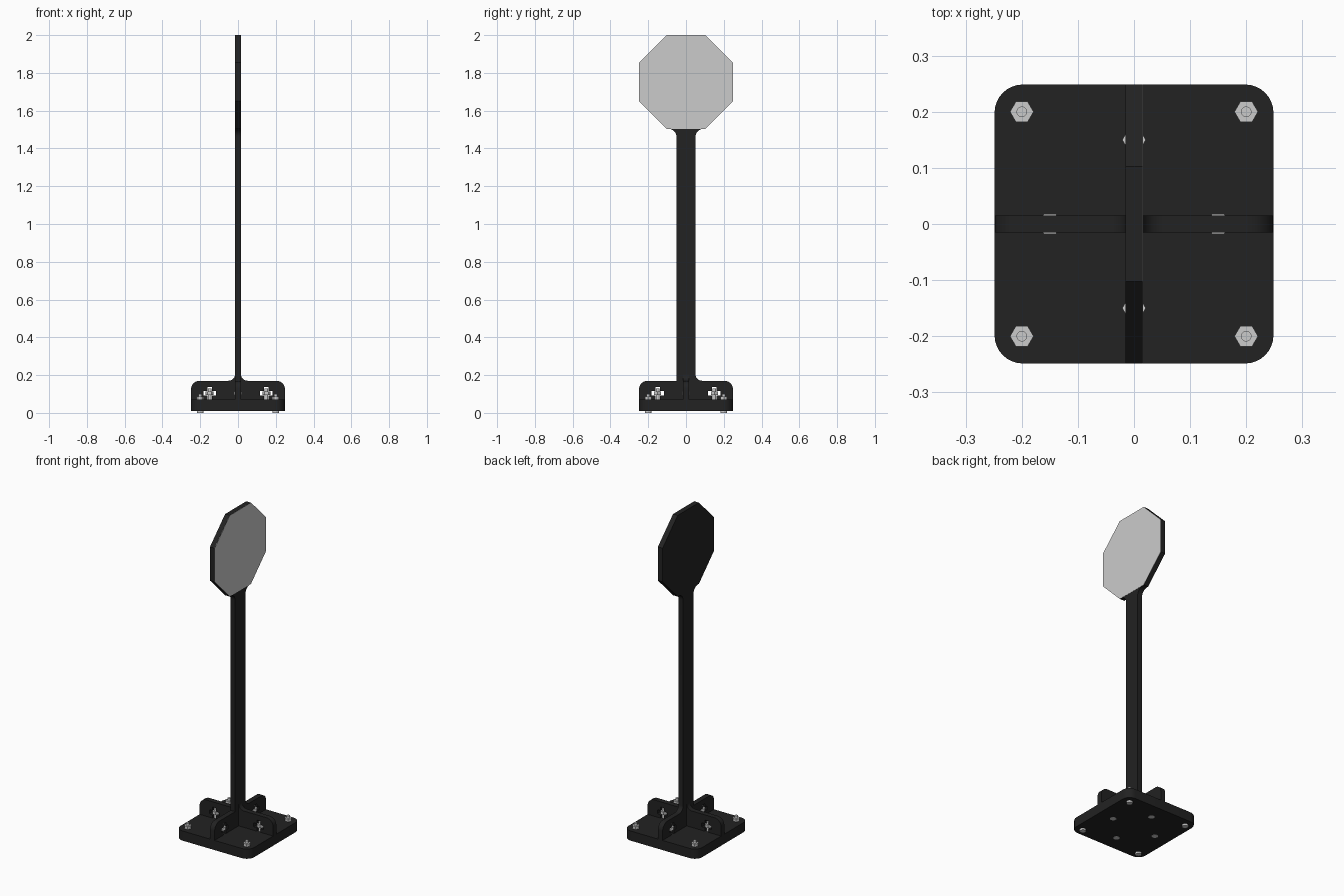
import bpy, bmesh
from math import sin, cos, radians

if "Cube" in bpy.data.objects:
    bpy.data.objects.remove(bpy.data.objects["Cube"])

black = bpy.data.materials.new("black_board")
black.diffuse_color = (0.016, 0.016, 0.016, 1)
black.use_nodes = True
black.node_tree.nodes["Principled BSDF"].inputs["Base Color"].default_value = black.diffuse_color
T = 0.0155           # half thickness of the boards
H = 0.2485           # half width of base and sign
BOT, TOP = 0.011, 0.07
FIN = 0.17           # top of the fins


def arc(cx, cz, r, a0, a1, n=8):
    return [(cx + r * cos(radians(a0 + (a1 - a0) * i / n)),
             cz + r * sin(radians(a0 + (a1 - a0) * i / n))) for i in range(n + 1)]


def extrude(name, pts, place, w0, w1, mat=None):
    """Prism from a 2D outline; place(u, v, w) gives the 3D position."""
    bm = bmesh.new()
    face = bm.faces.new([bm.verts.new(place(u, v, w0)) for u, v in pts])
    top = bmesh.ops.extrude_face_region(bm, geom=[face])["geom"]
    shift = place(0, 0, w1) - place(0, 0, w0)
    bmesh.ops.translate(bm, vec=shift, verts=[g for g in top if isinstance(g, bmesh.types.BMVert)])
    bmesh.ops.recalc_face_normals(bm, faces=bm.faces)
    me = bpy.data.meshes.new(name)
    bm.to_mesh(me)
    bm.free()
    ob = bpy.data.objects.new(name, me)
    bpy.context.collection.objects.link(ob)
    if mat:
        me.materials.append(mat)
    return ob


from mathutils import Vector
flat = lambda u, v, w: Vector((u, v, w))      # outline in plan
side = lambda u, v, w: Vector((w, u, v))      # outline facing x
front = lambda u, v, w: Vector((u, w, v))     # outline facing y
back = lambda u, v, w: Vector((-u, w, v))     # same, mirrored


def slot(c):
    # cross-shaped captive nut slot, open at the bottom
    half = [(0.012, TOP), (0.012, 0.092), (0.033, 0.092),
            (0.033, 0.116), (0.012, 0.116), (0.012, 0.138)]
    return [(c - u, v) for u, v in half] + [(c + u, v) for u, v in reversed(half)]


# base plate with rounded corners
k = H - 0.05
plate = (arc(k, k, 0.05, 0, 90) + arc(-k, k, 0.05, 90, 180)
         + arc(-k, -k, 0.05, 180, 270) + arc(k, -k, 0.05, 270, 360))
extrude("base_plate", plate, flat, BOT, TOP, black)

# post, fins and octagonal sign in one board
c = 0.1025
z0, z1, z2 = 1.504, 1.65, 1.855
oct_right = [(c, z0), (H, z1), (H, z2), (c, 2.0)]
octagon = oct_right + [(-u, v) for u, v in reversed(oct_right)]
corner = arc(H - 0.045, FIN - 0.045, 0.045, 0, 90)
neck = arc(0.093, z0 - 0.043, 0.043, 180, 90)
mirror = lambda pts: [(-u, v) for u, v in reversed(pts)]
outline = ([(-H, TOP)] + slot(-0.15) + slot(0.15) + [(H, TOP)] + corner
           + arc(0.085, FIN + 0.035, 0.035, 270, 180) + neck + octagon
           + mirror(neck) + [(-0.05, FIN)] + mirror(corner))
extrude("sign_post", outline, side, -T, T, black)
extrude("sign_face", octagon, side, T - 0.001, T + 0.0008)

# cross fins on both sides of the post
fin = ([(T, TOP)] + slot(0.15) + [(H, TOP)] + corner
       + arc(T + 0.035, FIN + 0.035, 0.035, 270, 180))
extrude("right_fin", fin, front, -T, T, black)
extrude("left_fin", fin, back, -T, T, black)


def disc(name, x, y, r, n, a, b):
    pts = arc(x, y, r, 0, 360, n)[:-1]
    extrude(name, pts, flat, a, b)


def bolt(label, x, y, nut0, nut1, low, tip):
    disc(label + "_shaft", x, y, 0.0095, 16, low + 0.002, tip)
    disc(label + "_nut", x, y, 0.021, 6, nut0, nut1)
    disc(label + "_head", x, y, 0.018, 16, low, BOT + 0.002)


# corner bolts, then bolts holding the fins
for x in (-0.2, 0.2):
    for y in (-0.2, 0.2):
        bolt("corner_bolt", x, y, TOP, 0.087, 0.0, 0.101)
for x, y in ((0.15, 0), (-0.15, 0), (0, 0.15), (0, -0.15)):
    bolt("fin_bolt", x, y, 0.095, 0.113, BOT - 0.001, 0.128)

# smooth the rounded edges only
for ob in bpy.data.objects:
    ob.select_set(True)
    bpy.context.view_layer.objects.active = ob
bpy.ops.object.shade_smooth_by_angle(angle=radians(30))
